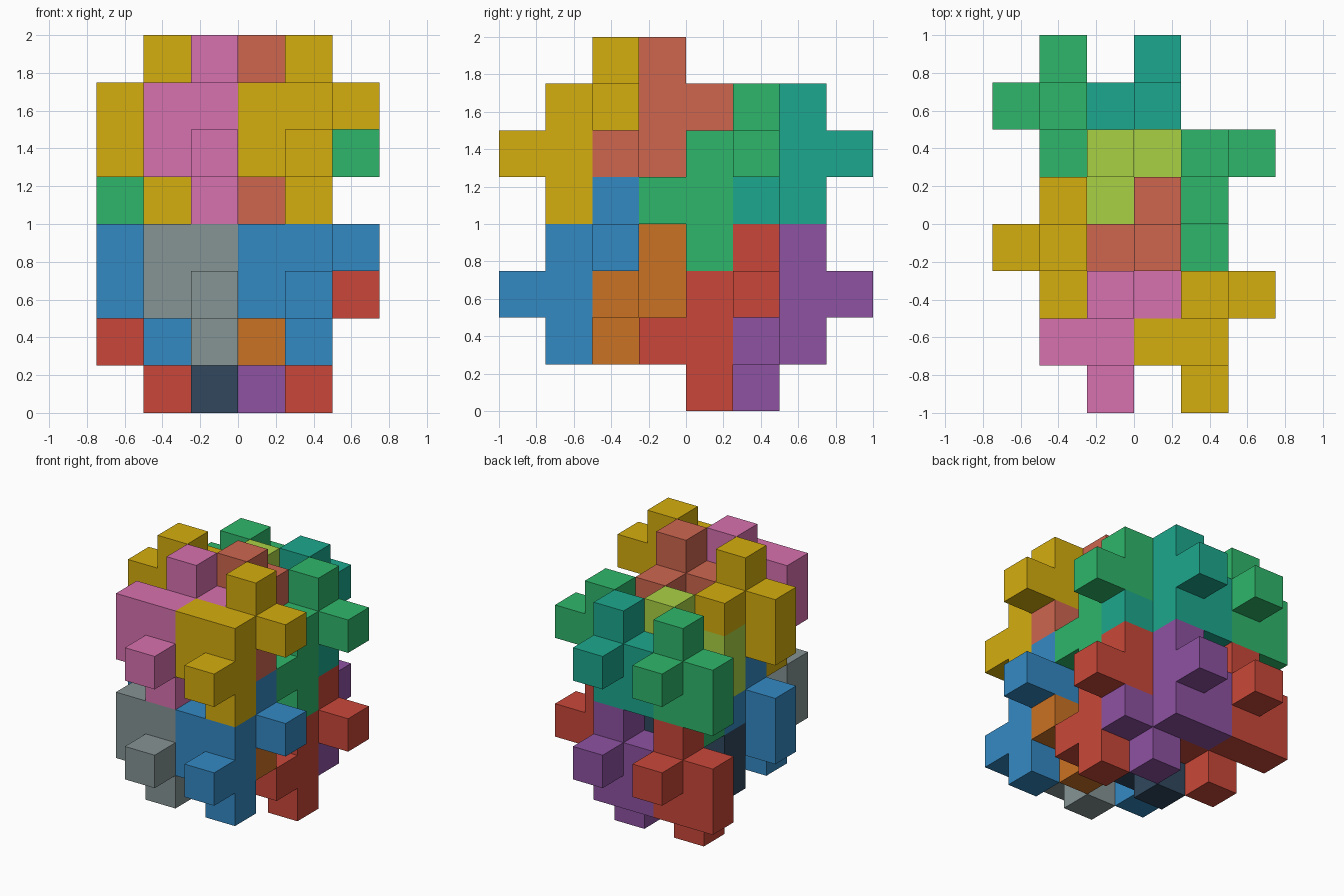
import bpy, bmesh, math
from mathutils import Vector

if "Cube" in bpy.data.objects:
    bpy.data.objects.remove(bpy.data.objects["Cube"])

S = 0.25  # cell size

# Nine-cell tile, as offsets from its centre cell; the second tile is it turned half round x
TILE = [(0, 0, -1), (0, 0, 0), (0, 0, 1), (0, -1, 0), (-1, 0, 0),
        (-1, 0, 1), (0, 1, 1), (0, 1, 2), (1, 1, 1)]
TURNED = [(x, -y, -z) for x, y, z in TILE]

COLOURS = {
    "pink": "d670ad", "yellow": "d4ac16", "coral": "cd6650", "green": "33b56a",
    "lime": "a8d046", "teal": "22a68c", "grey": "859293", "blue": "3788c2",
    "orange": "ca7229", "red": "c8493c", "navy": "34495e", "purple": "8c53a0",
}


def material(name):
    mat = bpy.data.materials.get(name)
    if not mat:
        mat = bpy.data.materials.new(name)
        h = COLOURS[name]
        rgb = [(int(h[i:i + 2], 16) / 255) ** 2.2 for i in (0, 2, 4)]
        mat.diffuse_color = (*rgb, 1)
        mat.use_nodes = True
        mat.node_tree.nodes["Principled BSDF"].inputs["Base Color"].default_value = mat.diffuse_color
    return mat


def piece(name, colour, cells):
    """Joined cubes with only the outer skin kept and flat areas merged."""
    bm = bmesh.new()
    filled, corners = set(cells), {}

    def corner(p):
        key = tuple(round(c) for c in p)
        if key not in corners:
            corners[key] = bm.verts.new([c * S for c in key])
        return corners[key]

    for cell in cells:
        mid = Vector(cell) + Vector((0.5, 0.5, 0.5))
        for axis in range(3):
            for sign in (-1, 1):
                n = Vector((0, 0, 0))
                n[axis] = sign
                if tuple(int(c) for c in Vector(cell) + n) in filled:
                    continue
                u = Vector((0, 0, 0))
                u[(axis + 1) % 3] = 1
                v = n.cross(u)
                bm.faces.new([corner(mid + (n + a * u + b * v) / 2)
                              for a, b in ((-1, -1), (1, -1), (1, 1), (-1, 1))])
    bmesh.ops.dissolve_limit(bm, angle_limit=math.radians(1),
                             verts=bm.verts[:], edges=bm.edges[:])
    mesh = bpy.data.meshes.new(name)
    bm.to_mesh(mesh)
    bm.free()
    mesh.materials.append(material(colour))
    ob = bpy.data.objects.new(name, mesh)
    bpy.context.collection.objects.link(ob)


# Rows of pieces: tile shape, left centre cell, (left, right) colours for upper and lower layer
ROWS = [
    ("front", TILE, (-1, -3, 5), (("pink", "yellow"), ("grey", "blue"))),
    ("front_middle", TURNED, (-2, -1, 6), (("yellow", "coral"), ("blue", "orange"))),
    ("back_middle", TILE, (-1, 0, 4), (("lime", "green"), ("navy", "red"))),
    ("back", TURNED, (-2, 2, 5), (("green", "teal"), ("red", "purple"))),
]

# Pieces repeat two cells along x and three cells down z
for row, shape, (cx, cy, cz), layers in ROWS:
    for layer, (level, pair) in enumerate(zip(("upper", "lower"), layers)):
        for col, (side, colour) in enumerate(zip(("left", "right"), pair)):
            cells = [(cx + 2 * col + x, cy + y, cz - 3 * layer + z) for x, y, z in shape]
            piece(f"{level}_{row}_{side}_piece", colour, cells)
